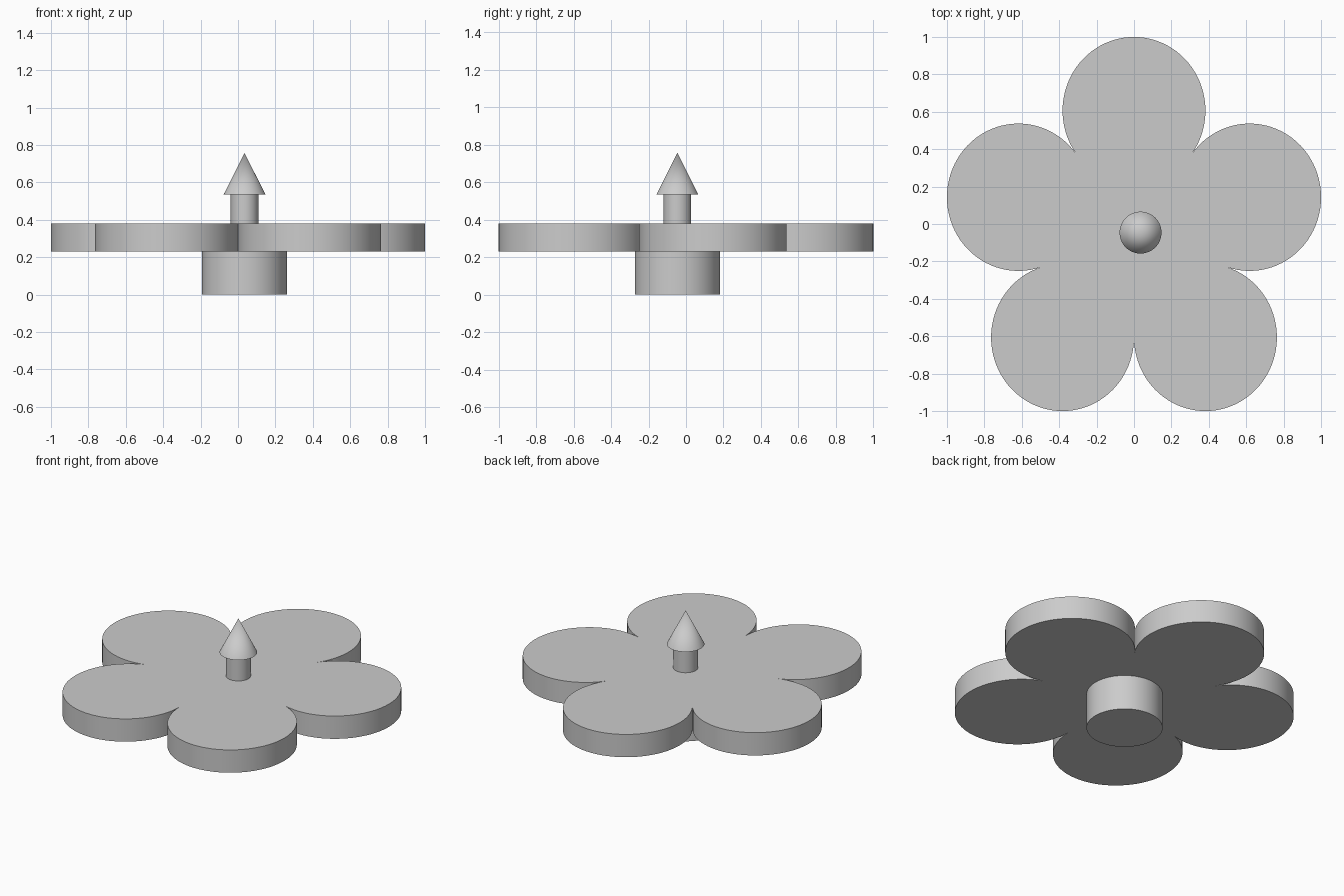
import bpy, bmesh, math
from mathutils import Vector

cube = bpy.data.objects.get("Cube")
if cube:
    bpy.data.objects.remove(cube, do_unlink=True)

# Single plain grey finish
GREY = (0.6, 0.6, 0.6, 1.0)
grey = bpy.data.materials.new("plain_grey")
grey.use_nodes = True
grey.diffuse_color = GREY
for node in grey.node_tree.nodes:
    if node.type == "BSDF_PRINCIPLED":
        node.inputs["Base Color"].default_value = GREY


def finish(name, bm):
    """Turn a bmesh into a smooth-sided, sharp-edged object."""
    bmesh.ops.recalc_face_normals(bm, faces=bm.faces[:])
    mesh = bpy.data.meshes.new(name)
    bm.to_mesh(mesh)
    bm.free()
    mesh.materials.append(grey)
    obj = bpy.data.objects.new(name, mesh)
    bpy.context.collection.objects.link(obj)
    bpy.ops.object.select_all(action="DESELECT")
    obj.select_set(True)
    bpy.context.view_layer.objects.active = obj
    bpy.ops.object.shade_smooth_by_angle(angle=math.radians(30))
    return obj


def round_part(name, bottom_radius, top_radius, z0, z1):
    """Vertical cylinder or cone on the spindle axis."""
    bm = bmesh.new()
    bmesh.ops.create_cone(bm, cap_ends=True, segments=64, radius1=bottom_radius,
                          radius2=top_radius, depth=z1 - z0)
    obj = finish(name, bm)
    obj.location = (0.035, -0.046, (z0 + z1) / 2)
    return obj


# Five-petal plate: arcs that meet where neighbouring petals touch
PETALS, STEPS = 5, 56
RING = 0.65
PETAL_RADIUS = RING * math.sin(math.pi / PETALS)
STRETCH_Y, CENTRE_Y = 1.031, -0.064
Z0, Z1 = 0.23, 0.38
half_arc = math.pi / 2 + math.pi / PETALS

bm = bmesh.new()
outline = []
for p in range(PETALS):
    out = math.pi / 2 + p * math.tau / PETALS
    for s in range(STEPS):
        a = out - half_arc + 2 * half_arc * s / STEPS
        x = RING * math.cos(out) + PETAL_RADIUS * math.cos(a)
        y = RING * math.sin(out) + PETAL_RADIUS * math.sin(a)
        outline.append(bm.verts.new((x, y * STRETCH_Y + CENTRE_Y, Z0)))
base = bm.faces.new(outline)
lifted = bmesh.ops.extrude_face_region(bm, geom=[base], use_keep_orig=True)
bmesh.ops.translate(bm, vec=Vector((0, 0, Z1 - Z0)),
                    verts=[g for g in lifted["geom"] if isinstance(g, bmesh.types.BMVert)])
finish("petal_plate", bm)

# Spindle parts below and above the plate
round_part("base_hub", 0.227, 0.227, 0.0, 0.24)
round_part("stem", 0.074, 0.074, 0.37, 0.54)
round_part("pointed_tip", 0.112, 0.0, 0.535, 0.757)
